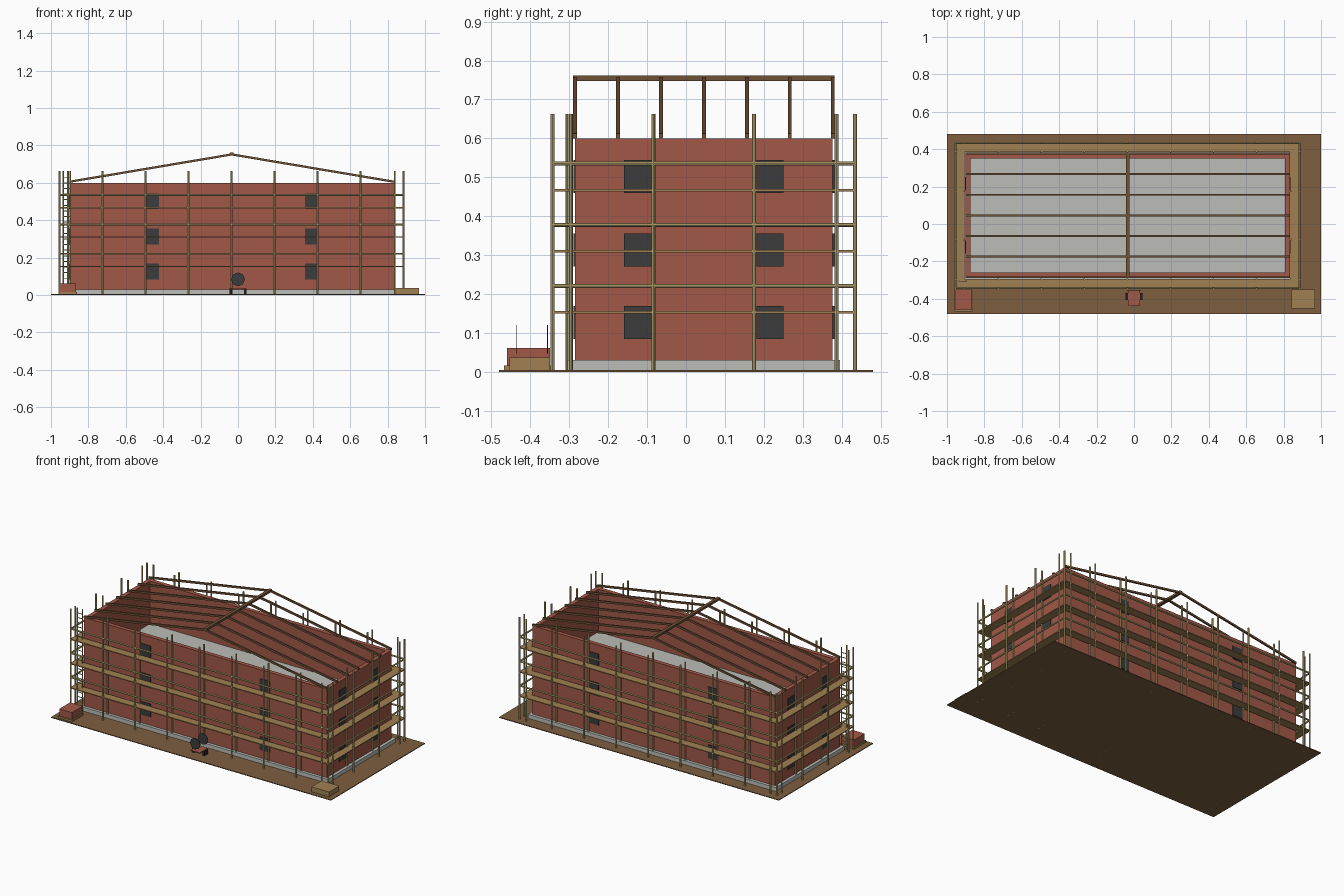
import bpy, bmesh, math
from mathutils import Vector

cube = bpy.data.objects.get("Cube")
if cube:
    bpy.data.objects.remove(cube, do_unlink=True)


def material(name, r, g, b):
    rgba = [((c / 255 + 0.055) / 1.055) ** 2.4 for c in (r, g, b)] + [1]
    m = bpy.data.materials.new(name)
    m.use_nodes = True
    m.diffuse_color = rgba
    m.node_tree.nodes["Principled BSDF"].inputs["Base Color"].default_value = rgba
    return m


BRICK = material("red brick", 162, 88, 72)
EARTH = material("brown earth", 126, 95, 64)
PLANK = material("plank wood", 161, 129, 82)
POLE = material("pale scaffold pole", 200, 181, 122)
TIMBER = material("dark roof timber", 112, 83, 56)
CONCRETE = material("grey concrete", 188, 190, 184)
GLASS = material("dark window", 60, 60, 61)
RUBBER = material("black rubber", 36, 36, 36)


def finish(name, bm, mat):
    bmesh.ops.recalc_face_normals(bm, faces=bm.faces)
    mesh = bpy.data.meshes.new(name)
    bm.to_mesh(mesh)
    bm.free()
    mesh.materials.append(mat)
    obj = bpy.data.objects.new(name, mesh)
    bpy.context.collection.objects.link(obj)
    return obj


def add_box(bm, x0, x1, y0, y1, z0, z1):
    verts = bmesh.ops.create_cube(bm, size=1)["verts"]
    bmesh.ops.scale(bm, vec=(x1 - x0, y1 - y0, z1 - z0), verts=verts)
    bmesh.ops.translate(bm, vec=((x0 + x1) / 2, (y0 + y1) / 2, (z0 + z1) / 2), verts=verts)


def boxes(name, mat, *extents):
    bm = bmesh.new()
    for e in extents:
        add_box(bm, *e)
    return finish(name, bm, mat)


def add_rod(bm, a, b, radius, sides=8):
    a, b = Vector(a), Vector(b)
    verts = bmesh.ops.create_cone(bm, cap_ends=True, segments=sides, radius1=radius,
                                  radius2=radius, depth=(b - a).length)["verts"]
    turn = Vector((0, 0, 1)).rotation_difference(b - a).to_matrix()
    bmesh.ops.rotate(bm, cent=(0, 0, 0), matrix=turn, verts=verts)
    bmesh.ops.translate(bm, vec=(a + b) / 2, verts=verts)


def rods(name, mat, radius, pairs):
    bm = bmesh.new()
    for a, b in pairs:
        add_rod(bm, a, b, radius)
    return finish(name, bm, mat)


def ring(x0, x1, y0, y1, w, z0, z1):
    """Four boxes forming a rectangular frame of width w."""
    return [(x0, x1, y0, y0 + w, z0, z1), (x0, x1, y1 - w, y1, z0, z1),
            (x0, x0 + w, y0 + w, y1 - w, z0, z1), (x1 - w, x1, y0 + w, y1 - w, z0, z1)]


# Building centre, half sizes and levels
CX, CY, HX, HY = -0.033, 0.046, 0.867, 0.331
GROUND, BASE, EAVE, RIDGE = 0.005, 0.03, 0.6, 0.755

# Site and shell
boxes("ground", EARTH, (-1, 1, -0.48, 0.48, 0, GROUND))
boxes("foundation", CONCRETE, (CX - HX - .019, CX + HX + .019, CY - HY - .019, CY + HY + .019, GROUND, BASE))
boxes("walls", BRICK, *ring(CX - HX, CX + HX, CY - HY, CY + HY, 0.027, BASE, EAVE))
boxes("upper_floor", CONCRETE, (CX - HX + .02, CX + HX - .02, CY - HY + .02, CY + HY - .02, 0.31, 0.325))

# Windows: two columns on every side, three storeys
panes = []
for z in (0.084, 0.271, 0.459):
    for s in (-1, 1):
        for side in (-1, 1):
            x, y = CX + s * 0.425, CY + side * HY
            panes.append((x - .035, x + .035, y - .004, y + .004, z, z + .085))
            x, y = CX + side * HX, CY + s * 0.17
            panes.append((x - .004, x + .004, y - .035, y + .035, z, z + .085))
boxes("windows", GLASS, *panes)

# Roof frame: sloping rafters and a ridge beam
bm = bmesh.new()
for i in range(7):
    y = CY - HY + i * HY / 3
    for s in (-1, 1):
        eave, top = (CX + s * HX, EAVE), (CX, RIDGE)
        corners = [bm.verts.new((x, y + dy, z + dz)) for dy in (-.005, .005)
                   for (x, z), dz in ((eave, 0), (top, -.009), (top, .003), (eave, .012))]
        front, back = corners[:4], corners[4:]
        bm.faces.new(front)
        bm.faces.new(back[::-1])
        for k in range(4):
            n = (k + 1) % 4
            bm.faces.new((front[k], back[k], back[n], front[n]))
finish("rafters", bm, TIMBER)
boxes("ridge_beam", TIMBER, (CX - .01, CX + .01, CY - HY - .005, CY + HY + .005, RIDGE - .007, RIDGE + .007))

# Scaffold: outer and inner rows of poles around the building
X0, X1, Y0, Y1, GAP, TOP = -0.955, 0.885, -0.343, 0.434, 0.047, 0.663
spots = set()
for i in range(9):
    x = round(X0 + i * (X1 - X0) / 8, 4)
    spots.update((x, y) for y in (Y0, Y0 + GAP, Y1 - GAP, Y1))
for i in range(4):
    y = round(Y0 + i * (Y1 - Y0) / 3, 4)
    spots.update((x, y) for x in (X0, X0 + GAP, X1 - GAP, X1))
rods("scaffold_poles", POLE, 0.0052, [((x, y, 0), (x, y, TOP)) for x, y in sorted(spots)])

decks, rails = [], []
corners = [(X0, Y0), (X1, Y0), (X1, Y1), (X0, Y1)]
for z in (0.153, 0.31, 0.467):
    decks += ring(X0 - .003, X1 + .003, Y0 - .003, Y1 + .003, GAP + .006, z - .003, z + .003)
    for k in range(4):
        rails.append(((*corners[k], z + .068), (*corners[(k + 1) % 4], z + .068)))
boxes("scaffold_decks", PLANK, *decks)
rods("guard_rails", POLE, 0.0052, rails)

# Ladder inside the front corner of the scaffold
LX, LY = (-0.935, -0.897), -0.306
rods("ladder_rails", POLE, 0.004, [((x, LY, GROUND), (x, LY, TOP)) for x in LX])
rods("ladder_rungs", POLE, 0.0025,
     [((LX[0], LY, .03 * k), (LX[1], LY, .03 * k)) for k in range(1, 22)])

# Stacked materials
boxes("brick_pallet", PLANK, (-0.96, -0.86, -0.467, -0.348, GROUND, 0.017))
boxes("brick_stack", BRICK, (-0.955, -0.865, -0.46, -0.35, 0.017, 0.062))
boxes("timber_stack", PLANK, (0.842, 0.968, -0.453, -0.35, GROUND, 0.037))

# Mixer: red tray, two thin drum discs and wheels
boxes("mixer_tray", BRICK, (-0.033, 0.033, -0.437, -0.355, 0.028, 0.034))
rods("mixer_discs", GLASS, 0.037,
     [((0, y, 0.084), (0, y + .002, 0.084)) for y in (-0.437, -0.357)])
boxes("mixer_wheels", RUBBER,
      *[(x - .007, x + .007, -0.405, -0.37, GROUND, 0.034) for x in (-0.038, 0.038)])
